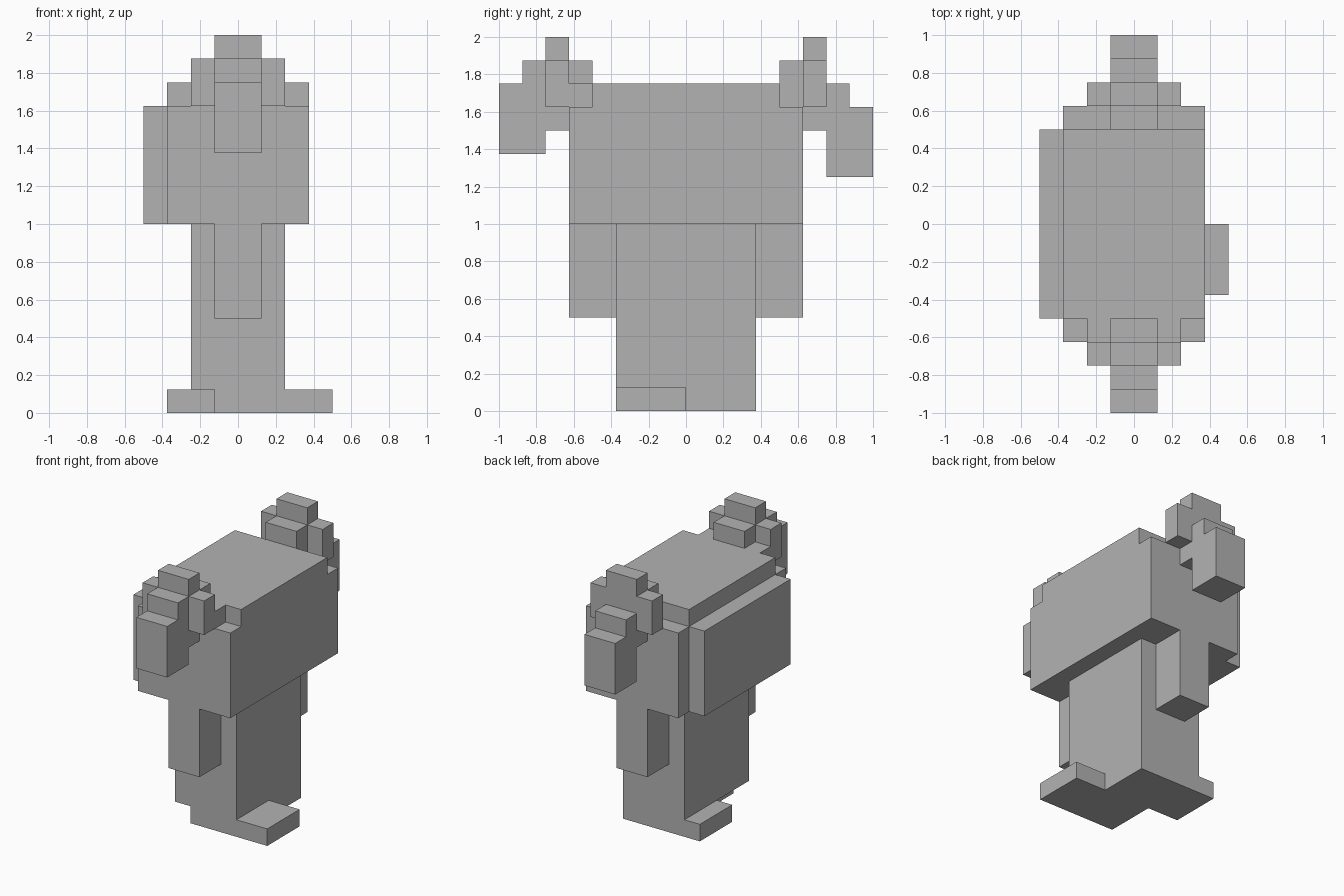
import bpy, bmesh
from mathutils import Vector

if "Cube" in bpy.data.objects:
    bpy.data.objects.remove(bpy.data.objects["Cube"], do_unlink=True)

UNIT = 1 / 8  # every part sits on this block grid

grey = bpy.data.materials.new("plain grey")
grey.use_nodes = True
colour = (0.45, 0.45, 0.45, 1)
grey.diffuse_color = colour
grey.node_tree.nodes["Principled BSDF"].inputs["Base Color"].default_value = colour


def build(name, *boxes):
    """Merge boxes (x, y, z ranges in blocks) into one clean outer shell."""
    cells = {(x, y, z) for xs, ys, zs in boxes
             for x in range(*xs) for y in range(*ys) for z in range(*zs)}
    bm = bmesh.new()
    for cell in cells:
        for axis in range(3):
            for side in (-1, 1):
                step = Vector((0, 0, 0))
                step[axis] = side
                if tuple(int(c + s) for c, s in zip(cell, step)) in cells:
                    continue
                u, v = Vector((0, 0, 0)), Vector((0, 0, 0))
                u[(axis + 1) % 3] = v[(axis + 2) % 3] = 0.5
                middle = Vector(cell) + Vector((0.5, 0.5, 0.5)) + step / 2
                ring = [middle - u - v, middle + u - v, middle + u + v, middle - u + v]
                bm.faces.new([bm.verts.new(p * UNIT) for p in ring[::side]])
    bmesh.ops.remove_doubles(bm, verts=bm.verts, dist=0.001)
    bmesh.ops.dissolve_limit(bm, angle_limit=0.01, verts=bm.verts, edges=bm.edges)
    mesh = bpy.data.meshes.new(name)
    bm.to_mesh(mesh)
    bm.free()
    mesh.materials.append(grey)
    bpy.context.collection.objects.link(bpy.data.objects.new(name, mesh))


# Torso with stepped ends, and the panel on its right side
build("torso",
      ((-3, 3), (-5, 5), (8, 13)),
      ((-3, 3), (-4, 4), (13, 14)),
      ((-2, 2), (-5, -4), (13, 14)))
build("side_panel", ((-4, -3), (-4, 4), (8, 13)))

# Leg block and the two staggered feet
build("leg", ((-2, 2), (-3, 3), (1, 8)))
build("feet",
      ((-1, 4), (-3, 0), (0, 1)),
      ((-3, 2), (0, 3), (0, 1)))

# Matching end pieces: lower fin, then a crest with a hanging snout
for name, side, drop in (("front", -1, 0), ("back", 1, 1)):
    def span(a, b):
        return tuple(sorted((a * side, b * side)))

    build(name + "_fin", ((-1, 1), span(3, 5), (4, 8)))
    build(name + "_crest",
          ((-1, 1), span(4, 5), (14 - drop, 15)),
          ((-2, 2), span(5, 6), (13, 15)),
          ((-1, 1), span(5, 6), (12, 16)))
    build(name + "_snout",
          ((-1, 1), span(6, 7), (11 - drop, 15 - drop)),
          ((-1, 1), span(7, 8), (11 - drop, 14 - drop)))
